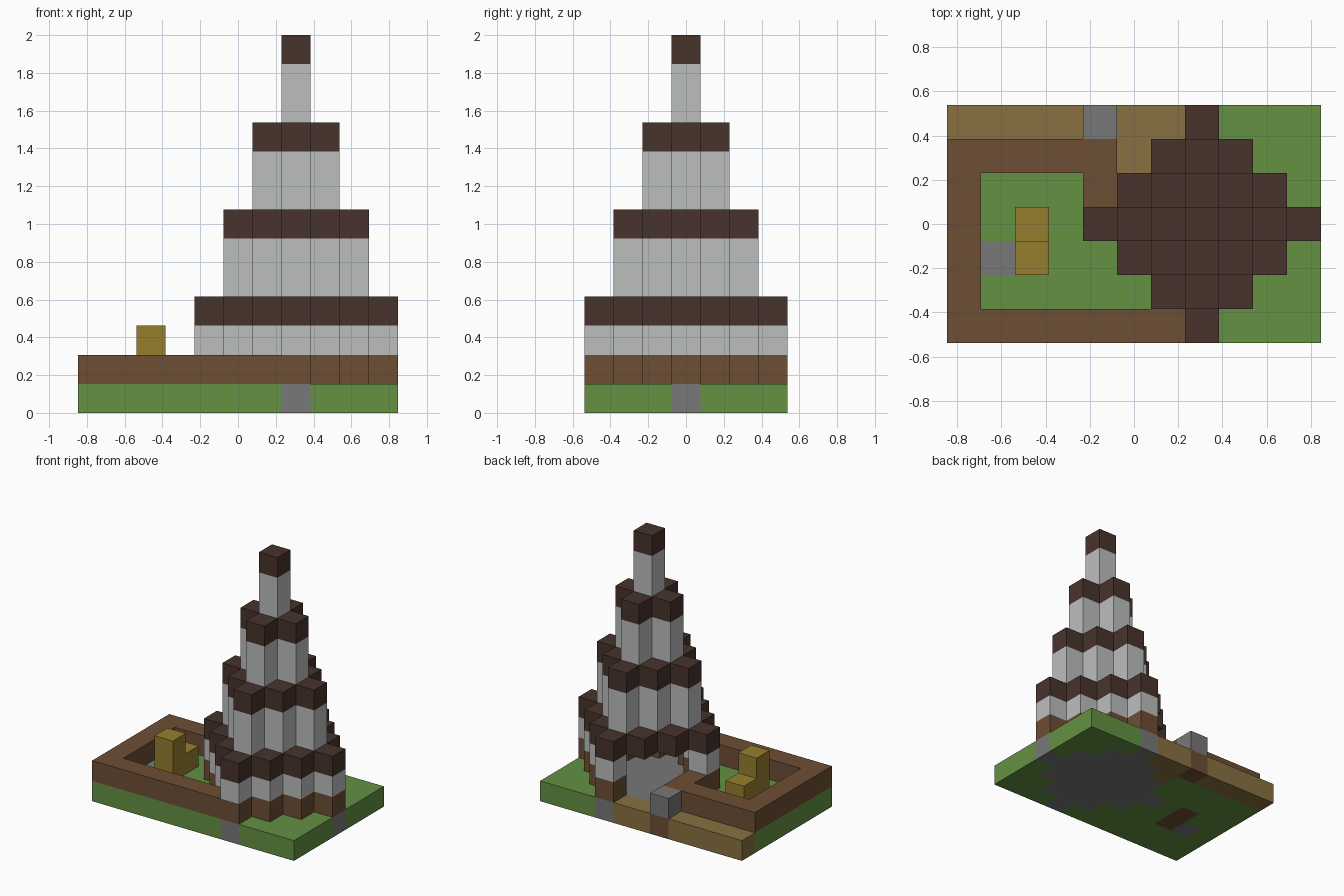
import bpy
import bmesh
from mathutils import Vector

cube = bpy.data.objects.get("Cube")
if cube:
    bpy.data.objects.remove(cube, do_unlink=True)

U = 2 / 13                      # edge length of one block
NX, NY = 11, 7                  # footprint in blocks
CX, CY = 7, 3                   # tower axis


def material(name, rgb):
    linear = [((c / 255 + 0.055) / 1.055) ** 2.4 for c in rgb]
    mat = bpy.data.materials.new(name)
    mat.use_nodes = True
    mat.diffuse_color = (*linear, 1)
    bsdf = mat.node_tree.nodes["Principled BSDF"]
    bsdf.inputs["Base Color"].default_value = (*linear, 1)
    bsdf.inputs["Roughness"].default_value = 0.9
    return mat


GREEN = material("grass green", (99, 145, 66))
BROWN = material("wood brown", (109, 78, 53))
DARK = material("dark roof brown", (72, 51, 44))
WHITE = material("plaster white", (188, 190, 189))
GREY = material("stone grey", (120, 120, 120))
TAN = material("path tan", (136, 113, 65))
YELLOW = material("straw yellow", (150, 127, 45))


def blocks(name, cells, mat):
    """Skin a set of grid blocks with their outer faces only."""
    cells = set(cells)
    bm = bmesh.new()
    verts = {}

    def vert(p):
        key = tuple(p)
        if key not in verts:
            i, j, k = key
            verts[key] = bm.verts.new(((i - NX / 2) * U, (j - NY / 2) * U, k * U))
        return verts[key]

    for cell in sorted(cells):
        for axis in range(3):
            for side in (0, 1):
                near = list(cell)
                near[axis] += 2 * side - 1
                if tuple(near) in cells:
                    continue
                corners = []
                for s, t in ((0, 0), (1, 0), (1, 1), (0, 1)):
                    p = list(cell)
                    p[axis] += side
                    p[(axis + 1) % 3] += s
                    p[(axis + 2) % 3] += t
                    corners.append(vert(p))
                bm.faces.new(corners if side else corners[::-1])
    mesh = bpy.data.meshes.new(name)
    bm.to_mesh(mesh)
    bm.free()
    mesh.materials.append(mat)
    obj = bpy.data.objects.new(name, mesh)
    bpy.context.collection.objects.link(obj)
    return obj


def box(xs, ys, zs):
    return {(i, j, k) for i in xs for j in ys for k in zs}


def diamond(radius, zs, hollow=False):
    """Stepped diamond around the tower axis, solid or just its rim."""
    return {(i, j, k) for i, j, k in box(range(NX), range(NY), zs)
            if (abs(i - CX) + abs(j - CY) == radius if hollow
                else abs(i - CX) + abs(j - CY) <= radius)}


# Ground layer
tower_floor = diamond(3, [0])
path = box(range(4), [6], [0]) | box([5, 6], [6], [0]) | {(5, 5, 0)}
post_base = {(4, 6, 0)}
seat_base = box([2], [2, 3], [0])
garden_stone = {(1, 2, 0)}
lawn = (box(range(NX), range(NY), [0]) - tower_floor - path
        - post_base - seat_base - garden_stone)
blocks("lawn", lawn, GREEN)
blocks("tower_floor", tower_floor, GREY)
blocks("path", path, TAN)
blocks("gate_post_base", post_base, BROWN)
blocks("seat_base", seat_base, BROWN)
blocks("garden_stone", garden_stone, GREY)

# Garden wall, gate post and seat
wall = box([0], range(6), [1]) | box(range(5), [5], [1])
wall |= box(range(7), [0], [1]) | {(4, 4, 1)}
blocks("garden_wall", wall, BROWN)
blocks("gate_post", {(4, 6, 1)}, GREY)
blocks("garden_seat", {(2, 3, 1), (2, 2, 1), (2, 2, 2)}, YELLOW)

# Ground storey with an open doorway
doorway = box([5], [4], [1, 2]) | box([6], [5], [1, 2])
blocks("tower_plinth", diamond(3, [1], True) - doorway, BROWN)
blocks("storey_1_walls", diamond(3, [2], True) - doorway, WHITE)
blocks("storey_1_roof", diamond(3, [3]), DARK)

# Upper storeys, each one step narrower
for storey, radius in enumerate((2, 1, 0), start=2):
    base = 3 * storey - 2
    blocks(f"storey_{storey}_walls", diamond(radius, [base, base + 1], True), WHITE)
    blocks(f"storey_{storey}_roof", diamond(radius, [base + 2]), DARK)
